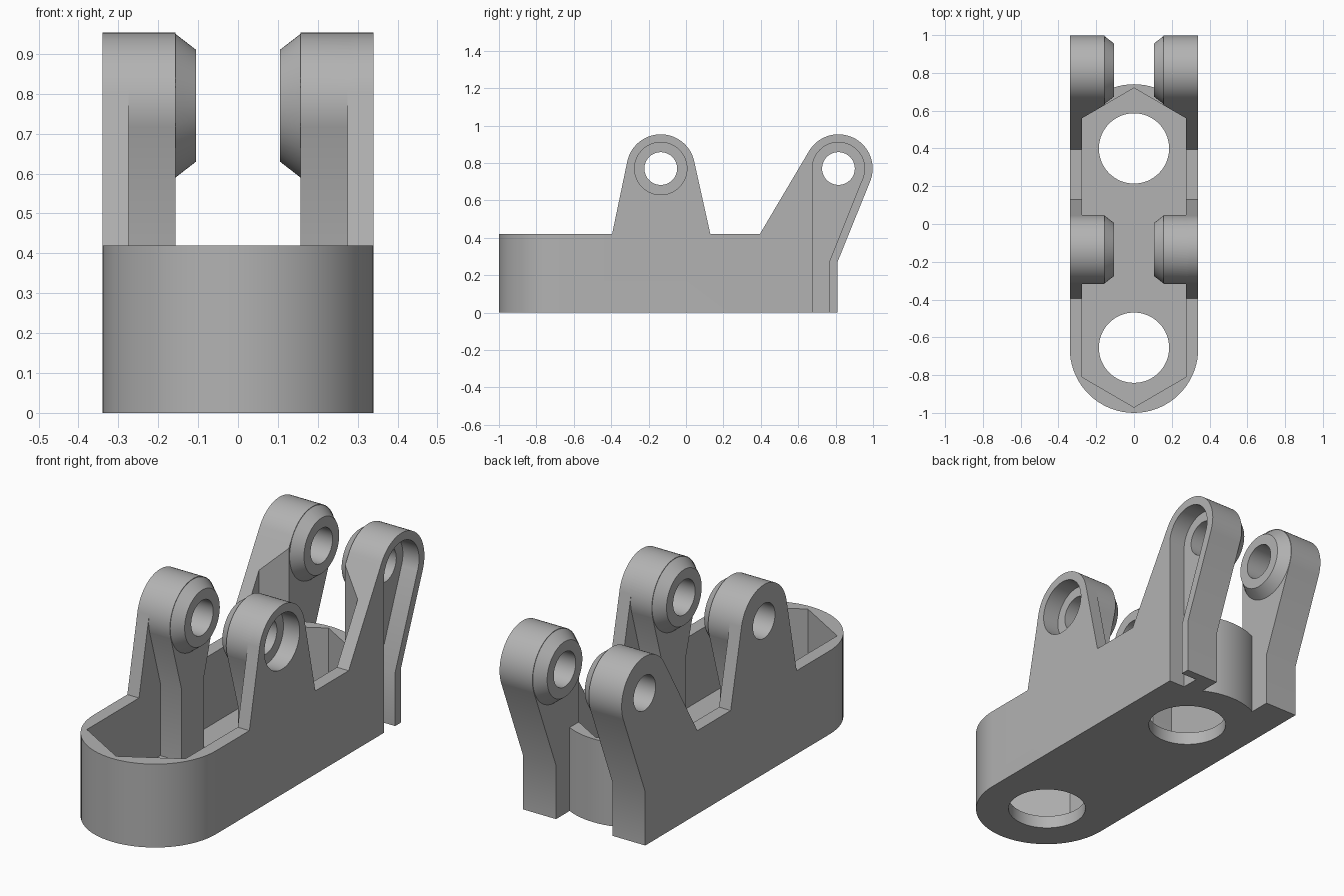
import bpy, bmesh
from math import sin, cos, pi, atan2, acos, hypot, radians, floor
from mathutils import Matrix

cube = bpy.data.objects.get("Cube")
if cube:
    bpy.data.objects.remove(cube, do_unlink=True)

HALF, TOP, FLOOR = 0.34, 0.42, 0.065     # tray half width, rim height, floor thickness
INNER = 0.157                            # inner face of the lugs
LUG_R, POCKET_R, PIN_R = 0.183, 0.14, 0.0875
FRONT, REAR = (-0.135, 0.77), (0.815, 0.77)   # pin centres (y, z)

grey = bpy.data.materials.new("plain grey")
grey.use_nodes = True
colour = (0.45, 0.45, 0.45, 1)
grey.diffuse_color = colour
grey.node_tree.nodes["Principled BSDF"].inputs["Base Color"].default_value = colour


def finish(name, bm):
    bmesh.ops.recalc_face_normals(bm, faces=bm.faces)
    mesh = bpy.data.meshes.new(name)
    bm.to_mesh(mesh)
    bm.free()
    mesh.materials.append(grey)
    obj = bpy.data.objects.new(name, mesh)
    bpy.context.collection.objects.link(obj)
    return obj


def prism(name, outline, a, b, axis):
    """Extrude a 2D outline from a to b along x (outline is y, z) or z (outline is x, y)."""
    bm = bmesh.new()
    place = (lambda p: (a, p[0], p[1])) if axis == "x" else (lambda p: (p[0], p[1], a))
    face = bm.faces.new([bm.verts.new(place(p)) for p in outline])
    ext = bmesh.ops.extrude_face_region(bm, geom=[face])
    moved = [v for v in ext["geom"] if isinstance(v, bmesh.types.BMVert)]
    step = (b - a, 0, 0) if axis == "x" else (0, 0, b - a)
    bmesh.ops.translate(bm, verts=moved, vec=step)
    return finish(name, bm)


def cone(name, centre, r1, r2, a, b, axis="x"):
    """Frustum with radius r1 at a and r2 at b along the axis."""
    bm = bmesh.new()
    bmesh.ops.create_cone(bm, cap_ends=True, segments=64, radius1=r1, radius2=r2, depth=abs(b - a))
    mid = (a + b) / 2
    if axis == "x":
        turn = Matrix.Rotation(pi / 2 if b > a else -pi / 2, 4, "Y")
        move = Matrix.Translation((mid, *centre))
    else:
        turn, move = Matrix.Identity(4), Matrix.Translation((*centre, mid))
    bmesh.ops.transform(bm, matrix=move @ turn, verts=bm.verts)
    return finish(name, bm)


def arc(centre, r, a0, a1):
    """Points on an arc, kept on common angles so equal circles share facets."""
    step = radians(5)
    angles = [a0] + [k * step for k in range(floor(a0 / step) + 1, floor(a1 / step) + 1)
                     if min(k * step - a0, a1 - k * step) > 0.01] + [a1]
    return [(centre[0] + r * cos(t), centre[1] + r * sin(t)) for t in angles]


def lug_outline(centre, r, left, right, low):
    """Round head with tangent flanks to two points, then straight down."""
    def reach(p):
        dy, dz = p[0] - centre[0], p[1] - centre[1]
        return atan2(dz, dy), acos(r / hypot(dy, dz))
    al, ol = reach(left)
    ar, orr = reach(right)
    head = arc(centre, r, ar + orr, al + 2 * pi - ol)
    return [(left[0], low), (right[0], low), right] + head + [left]


def combine(target, others, operation):
    for other in others:
        mod = target.modifiers.new("combine", "BOOLEAN")
        mod.operation, mod.solver, mod.object = operation, "EXACT", other
        bpy.context.view_layer.objects.active = target
        bpy.ops.object.modifier_apply(modifier=mod.name)
        bpy.data.objects.remove(other, do_unlink=True)


# Round-ended tray
ends = arc((0, 0.4), HALF, 0, pi) + arc((0, -0.66), HALF, pi, 2 * pi)
bracket = prism("lug_bracket", ends, 0, TOP, "z")

# Lug plates: tapered front pair, leaning rear pair with corner legs
front_shape = lug_outline(FRONT, LUG_R, (-0.395, TOP), (0.13, TOP), 0.2)
rear_shape = lug_outline(REAR, LUG_R, (0.395, TOP), (0.81, 0.27), 0)
plates = [prism("lug_plate", shape, s * INNER, s * HALF, "x")
          for s in (-1, 1) for shape in (front_shape, rear_shape)]
combine(bracket, plates, "UNION")

# Long hexagonal cavity, also trimming the lugs
hexagon = [(0.275, -0.81), (0.275, 0.56), (0, 0.72), (-0.275, 0.56), (-0.275, -0.81), (0, -0.97)]
combine(bracket, [prism("cavity_cutter", hexagon, FLOOR, 1.2, "z")], "DIFFERENCE")

# Front inner columns and the tapered bosses
column = lug_outline(FRONT, LUG_R, (-0.225, 0.43), (-0.045, 0.43), 0.03)
parts = []
for s in (-1, 1):
    parts.append(prism("front_column", column, s * INNER, s * 0.3, "x"))
    for pin in (FRONT, REAR):
        parts.append(cone("boss", pin, LUG_R - 0.0005, POCKET_R, s * 0.16, s * 0.105))
combine(bracket, parts, "UNION")

# Pin holes, floor holes, and the pockets on the left outer face
slot = lug_outline(REAR, POCKET_R, (0.675, 0.27), (0.765, 0.27), -0.1)
cutters = [cone("pin_cutter", pin, PIN_R, PIN_R, -0.6, 0.6) for pin in (FRONT, REAR)]
cutters += [cone("floor_cutter", (0, y), 0.186, 0.186, -0.1, 0.2, "z") for y in (-0.655, 0.4)]
cutters += [cone("pocket_cutter", FRONT, POCKET_R, POCKET_R, 0.25, 0.6),
            prism("slot_cutter", slot, 0.25, 0.6, "x")]
combine(bracket, cutters, "DIFFERENCE")

# Smooth rounds, sharp edges
bpy.ops.object.select_all(action="DESELECT")
bracket.select_set(True)
bpy.context.view_layer.objects.active = bracket
bpy.ops.object.shade_smooth_by_angle(angle=radians(25))
